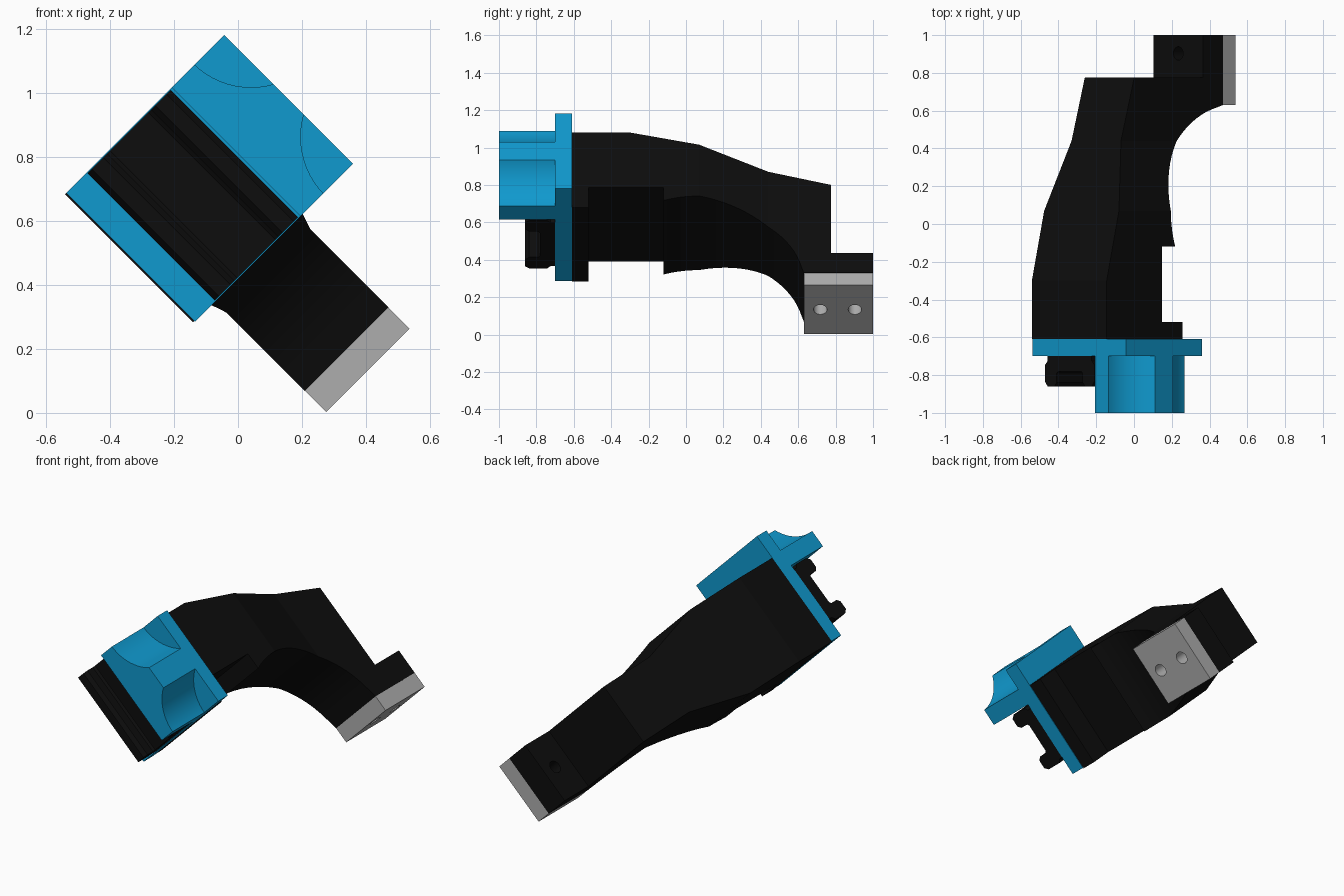
import bpy, bmesh
from math import sin, cos, pi, sqrt, radians
from mathutils import Vector

if "Cube" in bpy.data.objects:
    bpy.data.objects.remove(bpy.data.objects["Cube"])

# Local frame: p = across the part, y = along it, q = downwards; tilted 45 degrees about y
R = sqrt(0.5)
MID = 0.3815


def material(name, rgb):
    m = bpy.data.materials.new(name)
    m.diffuse_color = (*rgb, 1)
    m.use_nodes = True
    m.node_tree.nodes["Principled BSDF"].inputs["Base Color"].default_value = m.diffuse_color
    return m


BLACK = material("black", (0.004, 0.004, 0.004))
BLUE = material("blue", (0.005, 0.32, 0.62))
GREY = material("grey", (0.42, 0.42, 0.42))


def prism(name, pts, axis, lo, hi, mat=None, cuts=(), width=None):
    """Extrude a 2D outline along local axis 'p', 'y' or 'q', then tilt it."""
    place = {"p": lambda a, b, t: (t, a, b),    # outline in (y, q)
             "y": lambda a, b, t: (a, t, b),    # outline in (p, q)
             "q": lambda a, b, t: (a, b, t)}[axis]  # outline in (p, y)
    bm = bmesh.new()
    face = bm.faces.new([bm.verts.new(place(a, b, lo)) for a, b in pts])
    ext = bmesh.ops.extrude_face_region(bm, geom=[face])
    shift = Vector(place(0, 0, hi - lo))
    for v in ext["geom"]:
        if isinstance(v, bmesh.types.BMVert):
            v.co += shift
    for y in cuts:
        bmesh.ops.bisect_plane(bm, geom=bm.verts[:] + bm.edges[:] + bm.faces[:],
                               plane_co=(0, y, 0), plane_no=(0, 1, 0), dist=1e-5)
    for v in bm.verts:
        p, y, q = v.co
        if width:
            p = MID + p * width(y)
        v.co = ((p + q) * R, y, (p - q) * R)
    bmesh.ops.recalc_face_normals(bm, faces=bm.faces)
    me = bpy.data.meshes.new(name)
    bm.to_mesh(me)
    bm.free()
    ob = bpy.data.objects.new(name, me)
    bpy.context.collection.objects.link(ob)
    if mat:
        me.materials.append(mat)
    return ob


def rect(a0, a1, b0, b1):
    return [(a0, b0), (a1, b0), (a1, b1), (a0, b1)]


def circle(a, b, r, n=32):
    return [(a + r * cos(2 * pi * i / n), b + r * sin(2 * pi * i / n)) for i in range(n)]


def select(ob):
    bpy.ops.object.select_all(action='DESELECT')
    ob.select_set(True)
    bpy.context.view_layer.objects.active = ob


def cut(ob, pts, axis, lo, hi):
    tool = prism("cutter", pts, axis, lo, hi)
    tool.hide_render = True
    mod = ob.modifiers.new("cut", 'BOOLEAN')
    mod.operation, mod.object, mod.solver = 'DIFFERENCE', tool, 'EXACT'
    select(ob)
    bpy.ops.object.modifier_apply(modifier=mod.name)
    bpy.data.objects.remove(tool)


# Curved arm with flange and foot pad: side outline, narrowing towards the pad
def arm_width(y):
    t = min(max((y - 0.07) / 0.37, 0), 1)
    return 0.28 - 0.095 * t


arc = []
for i in range(25):
    a = radians(-109.8 + (101.4 - 0.0) * i / 24)
    arc.append((0.07 + 0.56 * cos(a), 0.174 + 0.56 * sin(a)))
arc = [(y, q) for y, q in arc if q < 0.09]
outline = ([(-0.61, -0.866), (-0.61, -0.30), (-0.52, -0.30), (-0.52, -0.45), (-0.12, -0.45)]
           + arc + [(0.63, 0.099), (1.0, 0.099), (1.0, -0.05), (0.775, -0.05),
                    (0.775, -0.565), (0.44, -0.664), (0.07, -0.774), (-0.3, -0.866)])
arm = prism("curved_arm", outline, "p", -1, 1, BLACK, cuts=(0.07, 0.44), width=arm_width)

# Grey foot plate
foot = prism("foot_plate", rect(0.197, 0.566, 0.63, 1.0), "q", 0.099, 0.193, GREY)

# Screw holes through foot plate and pad
for y in (0.718, 0.903):
    for ob in (foot, arm):
        cut(ob, circle(MID, y, 0.036), "q", -0.07, 0.25)

# Blue mounting plate
plate = prism("mounting_plate", rect(0.106, 0.806, -0.866, -0.297), "y", -0.70, -0.61, BLUE)

# Blue front block with two scooped corners and a counterbored hole
block = prism("front_block", rect(0.573, 0.806, -0.866, -0.297), "y", -1.0, -0.70, BLUE)
for q in (-0.873, -0.29):
    cut(block, circle(0.931, q, 0.257, 64), "y", -1.1, -0.6)
cut(block, circle(0.714, -0.5815, 0.062), "y", -1.1, -0.93)
cut(block, circle(0.714, -0.5815, 0.033), "y", -1.1, -0.75)

# Black slotted rail on the plate front, mirrored half outline
half = [(0.165, -0.70), (0.165, -0.725), (0.184, -0.745), (0.184, -0.835), (0.165, -0.86),
        (0.115, -0.86), (0.097, -0.84), (0.097, -0.79), (0.085, -0.78)]
rail = prism("slotted_rail", [(MID + d, y) for d, y in half]
             + [(MID - d, y) for d, y in reversed(half)], "q", -0.863, -0.30, BLACK)

for ob in (arm, foot, plate, block, rail):
    select(ob)
    bpy.ops.object.shade_smooth_by_angle(angle=radians(12 if ob is arm else 25))
